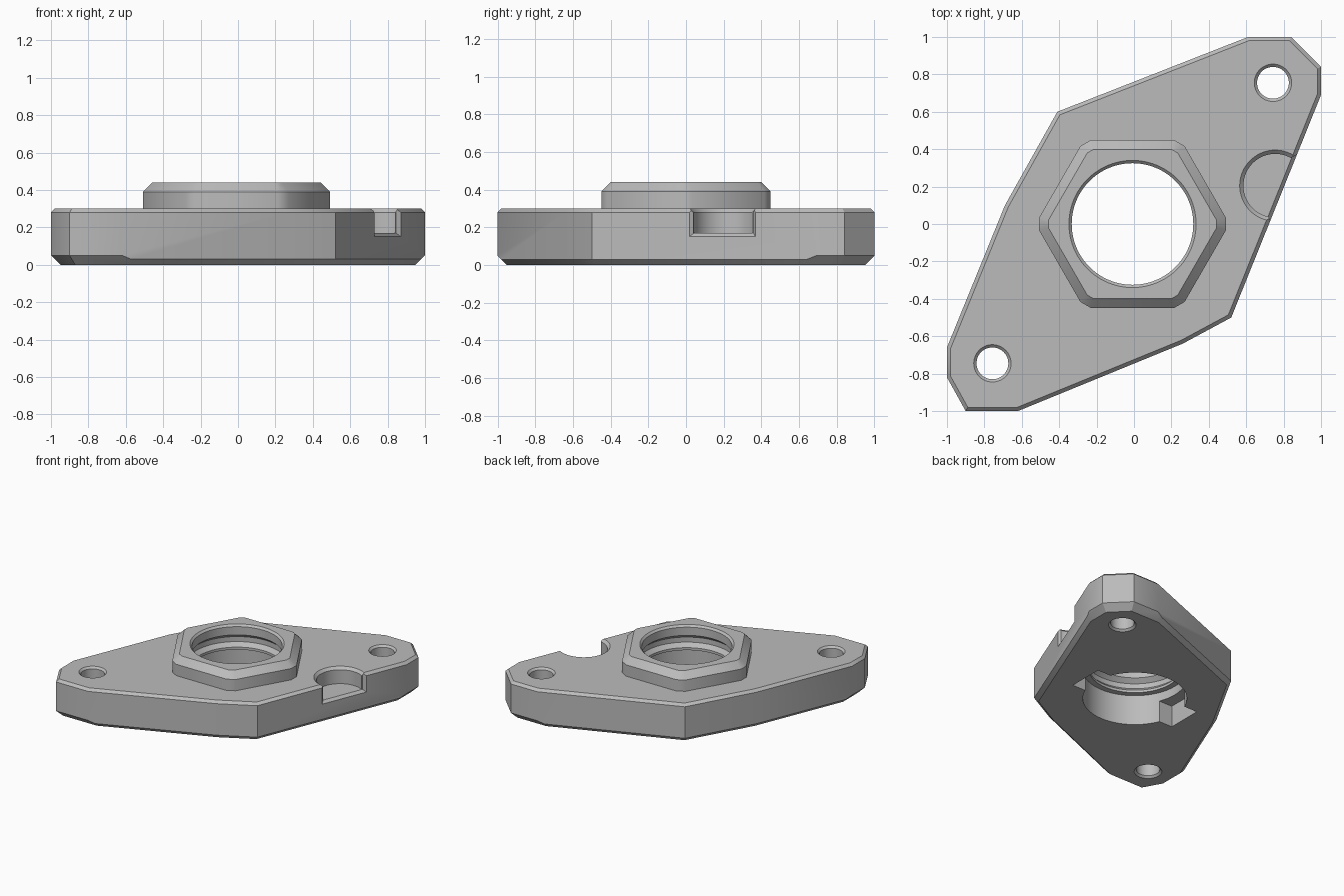
import bpy, bmesh, math
from mathutils import Vector

cube = bpy.data.objects.get("Cube")
if cube:
    bpy.data.objects.remove(cube, do_unlink=True)

grey = bpy.data.materials.new("plain_grey")
grey.use_nodes = True
grey.diffuse_color = (0.5, 0.5, 0.5, 1)
grey.node_tree.nodes["Principled BSDF"].inputs["Base Color"].default_value = (0.5, 0.5, 0.5, 1)


def finish(name, bm):
    bmesh.ops.recalc_face_normals(bm, faces=bm.faces[:])
    mesh = bpy.data.meshes.new(name)
    bm.to_mesh(mesh)
    bm.free()
    mesh.materials.append(grey)
    obj = bpy.data.objects.new(name, mesh)
    bpy.context.collection.objects.link(obj)
    return obj


def chamfered_prism(name, pts, z0, z1, top, bottoms):
    """Convex prism whose rims are sliced at 45 degrees, edge by edge."""
    bm = bmesh.new()
    face = bm.faces.new([bm.verts.new((x, y, z0)) for x, y in pts])
    ext = bmesh.ops.extrude_face_region(bm, geom=[face])["geom"]
    bmesh.ops.translate(bm, vec=(0, 0, z1 - z0),
                        verts=[v for v in ext if isinstance(v, bmesh.types.BMVert)])
    if not any(f.normal.z < -0.9 for f in bm.faces):
        bmesh.ops.recalc_face_normals(bm, faces=bm.faces[:])
    for i, (x, y) in enumerate(pts):
        nx, ny = pts[(i + 1) % len(pts)]
        n = Vector((ny - y, x - nx, 0)).normalized()
        cuts = [(z1 - top, 1)]
        if bottoms:
            cuts.append((z0 + bottoms[i], -1))
        for z, up in cuts:
            bmesh.ops.bisect_plane(bm, geom=bm.verts[:] + bm.edges[:] + bm.faces[:],
                                   dist=1e-5, plane_co=(x, y, z),
                                   plane_no=n + Vector((0, 0, up)), clear_outer=True)
            rim = [e for e in bm.edges if e.is_boundary]
            if rim:
                bmesh.ops.holes_fill(bm, edges=rim, sides=0)
    return finish(name, bm)


def lathe(name, profile, cx, cy, n=72):
    """Closed turned solid from (radius, height) pairs."""
    bm = bmesh.new()
    rings = [[bm.verts.new((cx + r * math.cos(math.tau * k / n),
                            cy + r * math.sin(math.tau * k / n), z)) for k in range(n)]
             for r, z in profile]
    for a, b in zip(rings, rings[1:]):
        for k in range(n):
            j = (k + 1) % n
            bm.faces.new((a[k], a[j], b[j], b[k]))
    bm.faces.new(rings[0])
    bm.faces.new(rings[-1])
    return finish(name, bm)


def hull(name, points):
    bm = bmesh.new()
    for p in points:
        bm.verts.new(p)
    bmesh.ops.convex_hull(bm, input=bm.verts[:])
    return finish(name, bm)


def combine(obj, other, operation):
    mod = obj.modifiers.new("combine", "BOOLEAN")
    mod.operation = operation
    mod.solver = "EXACT"
    mod.object = other
    bpy.context.view_layer.objects.active = obj
    bpy.ops.object.modifier_apply(modifier=mod.name)
    bpy.data.objects.remove(other, do_unlink=True)


# Flange plate: long rims have a small lower chamfer, both ends a larger one
outline = [(1, .69), (1, .84), (.84, 1), (.61, 1), (-.41, .6), (-.69, .1),
           (-1, -.66), (-1, -.82), (-.9, -1), (-.62, -1), (.26, -.64), (.52, -.5)]
lower = [.05 if i % 6 < 3 else .03 for i in range(len(outline))]
flange = chamfered_prism("flange_plate", outline, 0, .3, .02, lower)

# Hexagonal collar with clipped corners
CX = -.008
collar_pts = []
for k in range(6):
    a = math.radians(60 * k)
    out, side = Vector((math.cos(a), math.sin(a))), Vector((-math.sin(a), math.cos(a)))
    for s in (-.033, .033):
        p = out * .5 + side * s
        collar_pts.append((p.x + CX, p.y))
collar = chamfered_prism("hex_collar", collar_pts, .25, .44, .05, None)
combine(flange, collar, "UNION")

# Central bore: chamfered mouth, inner groove, wider lower socket
bore = [(.375, -.02), (.375, .24), (.33, .24), (.33, .26), (.36, .29), (.36, .33),
        (.325, .36), (.325, .425), (.36, .46)]
combine(flange, lathe("bore_cutter", bore, CX, 0, 96), "DIFFERENCE")

# Two entry slots on opposite sides of the socket
slots = hull("slot_cutter", [(CX + x, y, z) for x in (-.465, .465)
                             for y in (-.14, .14) for z in (-.02, .17)])
combine(flange, slots, "DIFFERENCE")

# Bolt holes, chamfered at both ends
hole = [(.105, -.005), (.085, .015), (.085, .285), (.105, .305)]
for x, y in ((.743, .755), (-.757, -.745)):
    combine(flange, lathe("hole_cutter", hole, x, y, 48), "DIFFERENCE")

# Round relief in the side, with a chamfered rim
relief = [(.17, .17), (.17, .28), (.195, .305)]
combine(flange, lathe("relief_cutter", relief, .755, .205), "DIFFERENCE")
along = Vector((.48, 1.19, 0)).normalized()
outward = Vector((along.y, -along.x, 0))
mid = Vector((.8, .193, 0))
rim = hull("relief_rim_cutter",
           [mid + outward * d + along * s * (.19 + d) + Vector((0, 0, z))
            for d in (-.02, .02) for s in (-1, 1) for z in (.15 - d, .35)])
combine(flange, rim, "DIFFERENCE")

# Smooth the round walls, keep the chamfers crisp
bpy.ops.object.select_all(action="DESELECT")
flange.select_set(True)
bpy.context.view_layer.objects.active = flange
bpy.ops.object.shade_smooth_by_angle(angle=math.radians(31))
